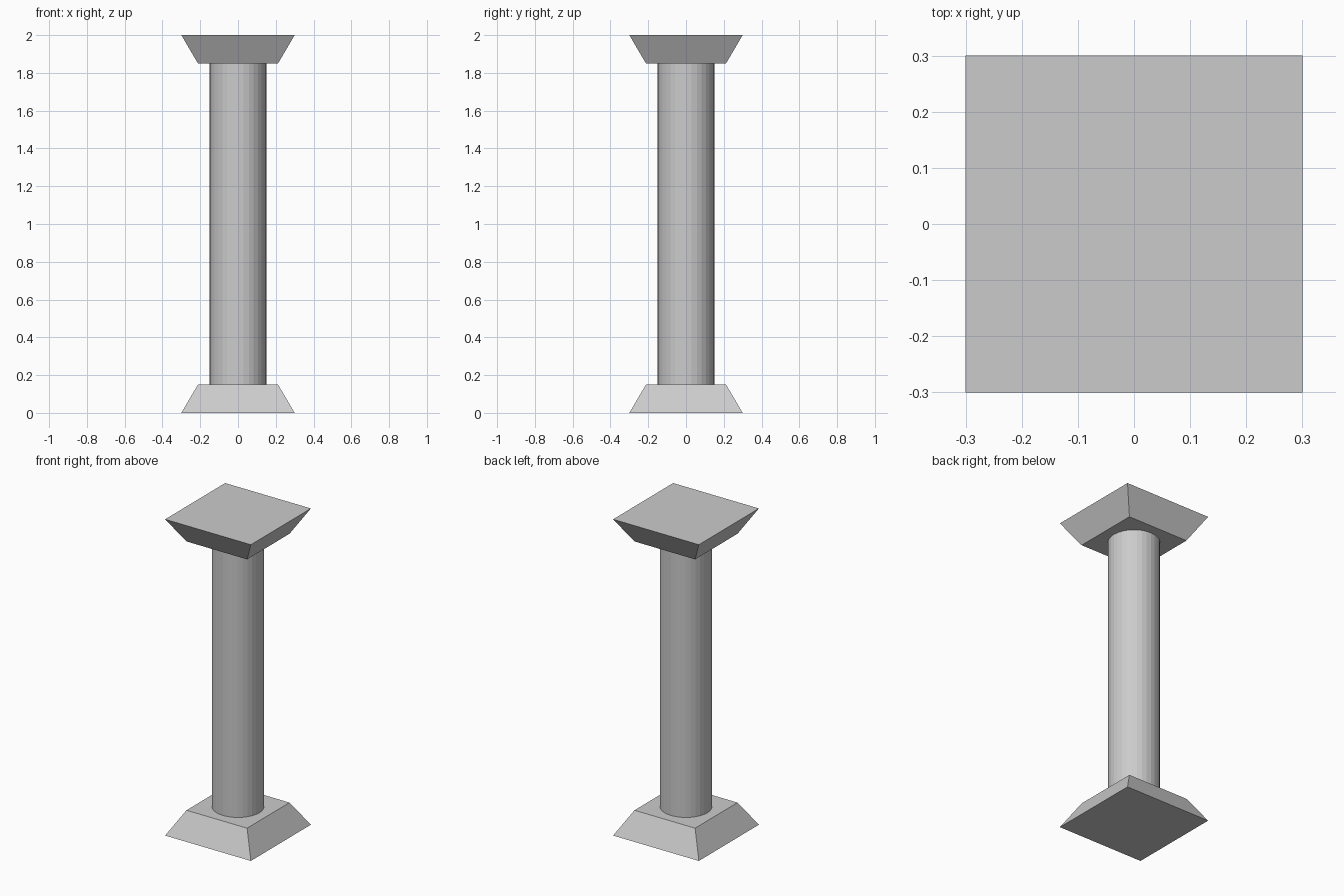
import bpy
from math import pi, sqrt

if "Cube" in bpy.data.objects:
    bpy.data.objects.remove(bpy.data.objects["Cube"])

HALF = 0.30      # half width of the wide end of base and capital
NARROW = 0.212   # half width of the narrow end
BLOCK_H = 0.15
HEIGHT = 2.0


def square_block(name, bottom, top, z):
    """Tapered square block with given half widths, standing on z."""
    bpy.ops.mesh.primitive_cone_add(
        vertices=4, radius1=bottom * sqrt(2), radius2=top * sqrt(2),
        depth=BLOCK_H, location=(0, 0, z + BLOCK_H / 2), rotation=(0, 0, pi / 4))
    bpy.context.object.name = name
    bpy.ops.object.transform_apply(location=False, rotation=True, scale=False)


# Base and its mirrored capital
square_block("base", HALF, NARROW, 0)
square_block("capital", NARROW, HALF, HEIGHT - BLOCK_H)

# Round shaft between them
bpy.ops.mesh.primitive_cylinder_add(
    vertices=32, radius=0.15, depth=HEIGHT - 2 * BLOCK_H, location=(0, 0, HEIGHT / 2))
bpy.context.object.name = "shaft"
